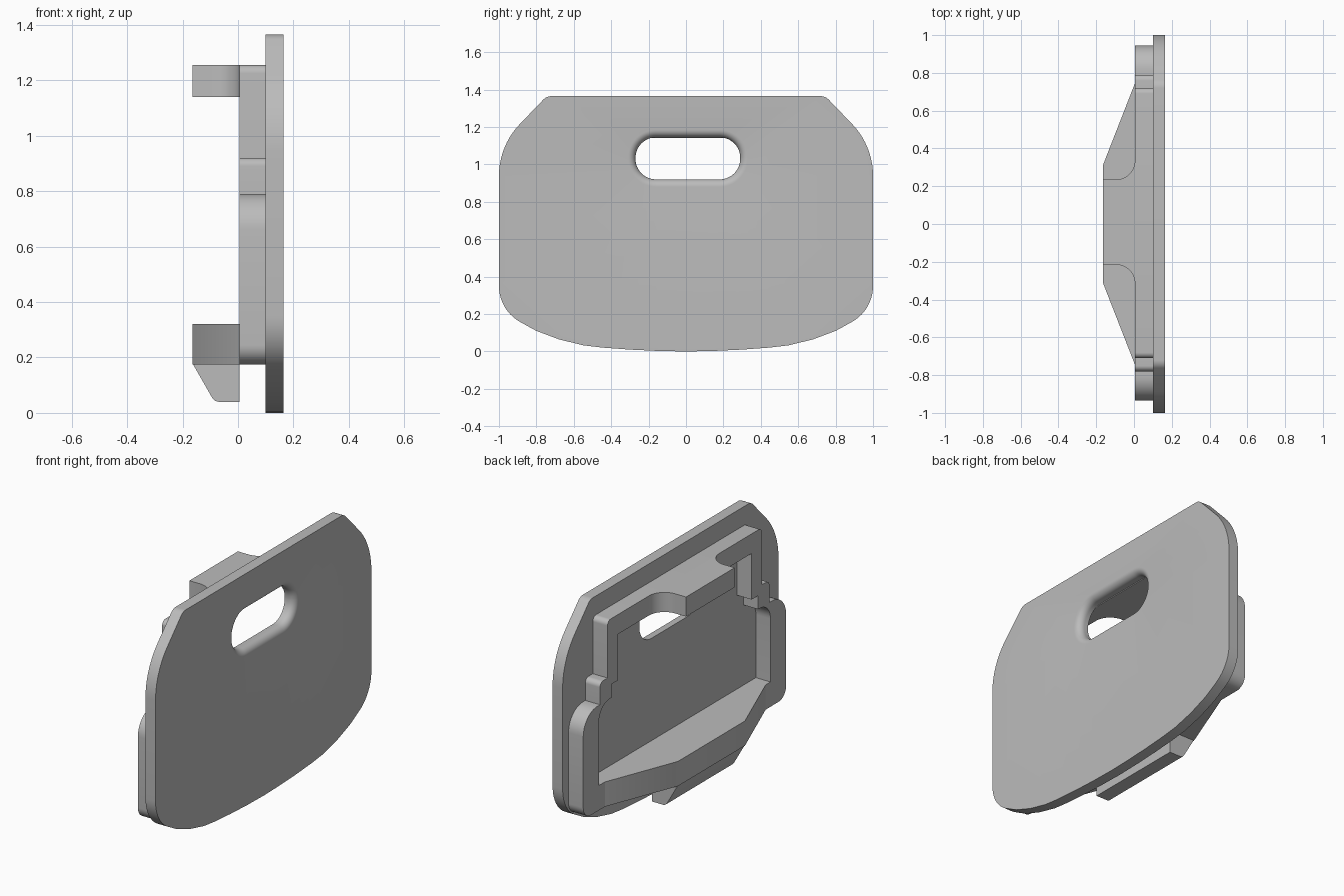
import bpy, bmesh, math
from mathutils import Vector

cube = bpy.data.objects.get("Cube")
if cube:
    bpy.data.objects.remove(cube, do_unlink=True)

grey = bpy.data.materials.new("plain grey")
grey.use_nodes = True
grey.diffuse_color = (0.5, 0.5, 0.5, 1)
grey.node_tree.nodes["Principled BSDF"].inputs["Base Color"].default_value = (0.5, 0.5, 0.5, 1)


def mirrored(half, shift=0.0):
    """Complete a half outline of (across, along, radius) points."""
    other = [(-a, b, r) for a, b, r in reversed(half) if a > 0]
    return [(a + shift, b, r) for a, b, r in half + other]


def rounded(points, steps=10):
    """Replace each corner that has a radius by an arc."""
    out = []
    for i, (a, b, r) in enumerate(points):
        p = Vector((a, b))
        if r == 0:
            out.append(p)
            continue
        u = (Vector(points[i - 1][:2]) - p).normalized()
        v = (Vector(points[(i + 1) % len(points)][:2]) - p).normalized()
        half = u.angle(v) / 2
        centre = p + (u + v).normalized() * r / math.sin(half)
        start = p + u * r / math.tan(half) - centre
        end = p + v * r / math.tan(half) - centre
        turn = math.pi - 2 * half
        for k in range(steps + 1):
            f = k / steps
            out.append(centre + (start * math.sin((1 - f) * turn)
                                 + end * math.sin(f * turn)) / math.sin(turn))
    return out


def solid(name, outer, holes=(), place=lambda p, d: (d, p.x, p.y)):
    """Skin stacks of (depth, outline) loops and cap both ends."""
    bm = bmesh.new()
    caps = ([], [])
    for stack in [outer, *holes]:
        loops = [[bm.verts.new(place(p, d)) for p in pts] for d, pts in stack]
        n = len(loops[0])
        for low, high in zip(loops, loops[1:]):
            for i in range(n):
                j = (i + 1) % n
                bm.faces.new((low[i], low[j], high[j], high[i]))
        for cap, loop in zip(caps, (loops[0], loops[-1])):
            cap += [bm.edges.get((loop[i], loop[(i + 1) % n])) for i in range(n)]
    for cap in caps:
        bmesh.ops.triangle_fill(bm, edges=cap, use_beauty=True)
    bmesh.ops.recalc_face_normals(bm, faces=bm.faces)
    mesh = bpy.data.meshes.new(name)
    bm.to_mesh(mesh)
    bm.free()
    mesh.materials.append(grey)
    obj = bpy.data.objects.new(name, mesh)
    bpy.context.collection.objects.link(obj)
    bpy.ops.object.select_all(action="DESELECT")
    obj.select_set(True)
    bpy.context.view_layer.objects.active = obj
    bpy.ops.object.shade_smooth_by_angle(angle=math.radians(25))
    return obj


def slot(grow):
    r = 0.11 + grow
    w, h = 0.28 + grow, 0.1125 + grow
    return rounded([(0.01 + a * w, 1.0325 + b * h, r)
                    for a, b in ((1, 1), (1, -1), (-1, -1), (-1, 1))], 12)


FACE, BACK, OUT, TIP = 0.005, 0.1, 0.165, -0.165

# Cover plate with a slot flared towards the outer face
plate = rounded(mirrored([
    (0.745, 1.365, 0.06), (1, 1.1, 0.4), (1, 0.22, 0.22), (0.8, 0.11, 0),
    (0.68, 0.065, 0), (0.55, 0.033, 0), (0.45, 0.021, 0), (0.3, 0.01, 0),
    (0.15, 0.003, 0), (0, 0, 0)]))
flare = 0.04
slot_loops = [(BACK, slot(0))]
for k in range(9):
    t = k / 8 * math.pi / 2
    slot_loops.append((OUT - flare + flare * math.sin(t), slot(flare * (1 - math.cos(t)))))
solid("cover_plate", [(BACK, plate), (OUT, plate)], [slot_loops])

# Stepped rim standing on the inner side of the plate
rim = rounded(mirrored([
    (0.715, 1.255, 0.03), (0.715, 0.92, 0), (0.785, 0.92, 0.03),
    (0.785, 0.79, 0), (0.94, 0.79, 0.13), (0.94, 0.175, 0.07)], 0.005))
pocket = rounded(mirrored([
    (0.62, 1.14, 0), (0.62, 0.87, 0), (0.68, 0.87, 0), (0.68, 0.79, 0),
    (0.795, 0.79, 0.1), (0.795, 0.32, 0)], 0.005))
solid("rim", [(FACE, rim), (BACK, rim)], [[(FACE, pocket), (BACK, pocket)]])

# Shelves: outlines of (y, x), extruded upwards
def upright(p, d):
    return (p.y, p.x, d)


root = FACE + 0.01
top = rounded(mirrored([(0.225, TIP, 0), (0.225, FACE, 0.1), (0.34, FACE, 0),
                        (0.34, root, 0)], 0.01))
solid("upper_shelf", [(1.14, top), (1.255, top)], place=upright)
low = rounded(mirrored([(0.31, TIP, 0), (0.745, FACE, 0), (0.745, root, 0)]))
solid("lower_shelf", [(0.175, low), (0.32, low)], place=upright)

# Hook under the lower shelf: an (x, z) profile extruded along y
hook = rounded([(TIP, 0.18, 0), (-0.085, 0.04, 0.03), (FACE, 0.04, 0), (FACE, 0.18, 0)])
solid("hook", [(-0.31, hook), (0.31, hook)], place=lambda p, d: (p.x, d, p.y))
